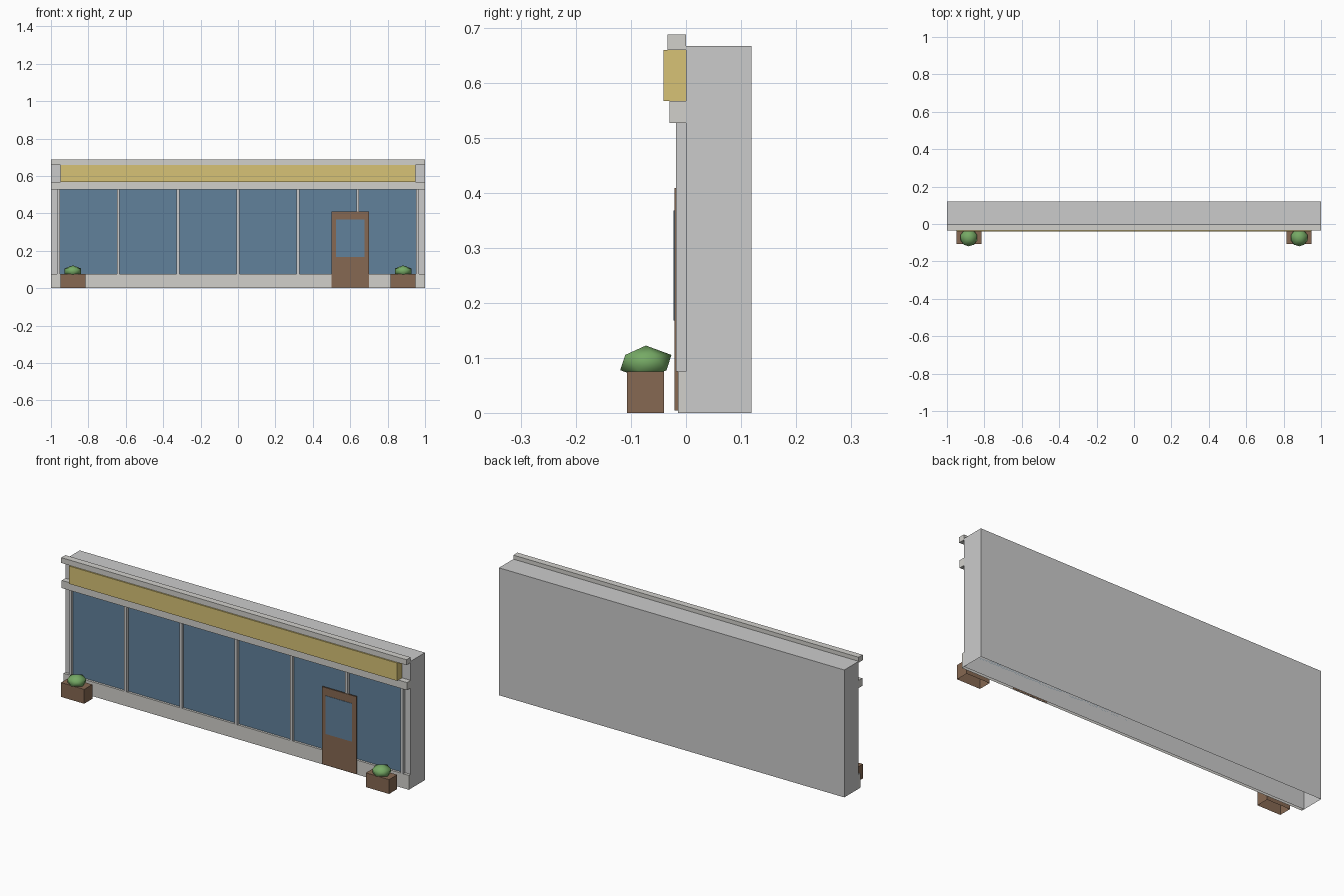
import bpy, bmesh
from mathutils import Matrix

if "Cube" in bpy.data.objects:
    bpy.data.objects.remove(bpy.data.objects["Cube"])


def mat(name, r, g, b):
    m = bpy.data.materials.new(name)
    m.diffuse_color = (r, g, b, 1)
    m.use_nodes = True
    m.node_tree.nodes["Principled BSDF"].inputs["Base Color"].default_value = m.diffuse_color
    return m


GLASS = mat("glass_blue", 0.12, 0.22, 0.33)
SIGN = mat("sign_yellow", 0.68, 0.54, 0.18)
WOOD = mat("wood_brown", 0.24, 0.14, 0.085)
LEAF = mat("leaf_green", 0.18, 0.40, 0.13)
TRIM = mat("trim_light", 0.64, 0.63, 0.60)


def finish(name, bm, material):
    me = bpy.data.meshes.new(name)
    bm.to_mesh(me)
    bm.free()
    ob = bpy.data.objects.new(name, me)
    bpy.context.collection.objects.link(ob)
    if material:
        me.materials.append(material)
    return ob


def box(name, x, y, z, material=None, open_bottom=False):
    """Box from (min, max) ranges, optionally without its ground face."""
    bm = bmesh.new()
    bmesh.ops.create_cube(bm, size=1)
    for v in bm.verts:
        v.co = [r[0] if c < 0 else r[1] for c, r in zip(v.co, (x, y, z))]
    if open_bottom:
        bm.normal_update()
        down = [f for f in bm.faces if f.normal.z < -0.9]
        bmesh.ops.delete(bm, geom=down, context='FACES_ONLY')
    return finish(name, bm, material)


# Main wall block and plinth
box("building_body", (-1, 1), (0, 0.119), (0, 0.667), None, True)
box("plinth", (-1, 1), (-0.015, 0), (0, 0.075), TRIM, True)

# Glazing and mullions
box("shop_window", (-0.96, 0.96), (-0.003, 0), (0.075, 0.527), GLASS)
for i in range(7):
    x = -0.96 + 0.32 * i
    box(f"mullion_{i + 1}", (x - 0.0075, x + 0.0075), (-0.018, 0), (0.075, 0.527))

# Fascia: lower cornice, sign board, top cornice
box("lower_cornice", (-1, 1), (-0.03, 0), (0.527, 0.567), TRIM)
box("sign_board", (-0.95, 0.95), (-0.041, 0), (0.567, 0.66), SIGN)
box("top_cornice", (-1, 1), (-0.034, 0), (0.66, 0.688), TRIM)

# Door with window pane
box("door", (0.5, 0.7), (-0.021, -0.014), (0.004, 0.409), WOOD)
box("door_pane", (0.523, 0.675), (-0.023, -0.017), (0.168, 0.368), GLASS)

# Planters with low-poly bushes
for side, cx in (("left", -0.883), ("right", 0.883)):
    box(f"planter_{side}", (cx - 0.067, cx + 0.067), (-0.107, -0.04), (0, 0.075), WOOD, True)
    bm = bmesh.new()
    bmesh.ops.create_icosphere(bm, subdivisions=1, radius=1)
    bm.transform(Matrix.Translation((cx, -0.073, 0.0915))
                 @ Matrix.Diagonal((0.052, 0.052, 0.031, 1))
                 @ Matrix.Rotation(1.5708, 4, 'Z'))
    for f in bm.faces:
        f.smooth = True
    finish(f"bush_{side}", bm, LEAF)
